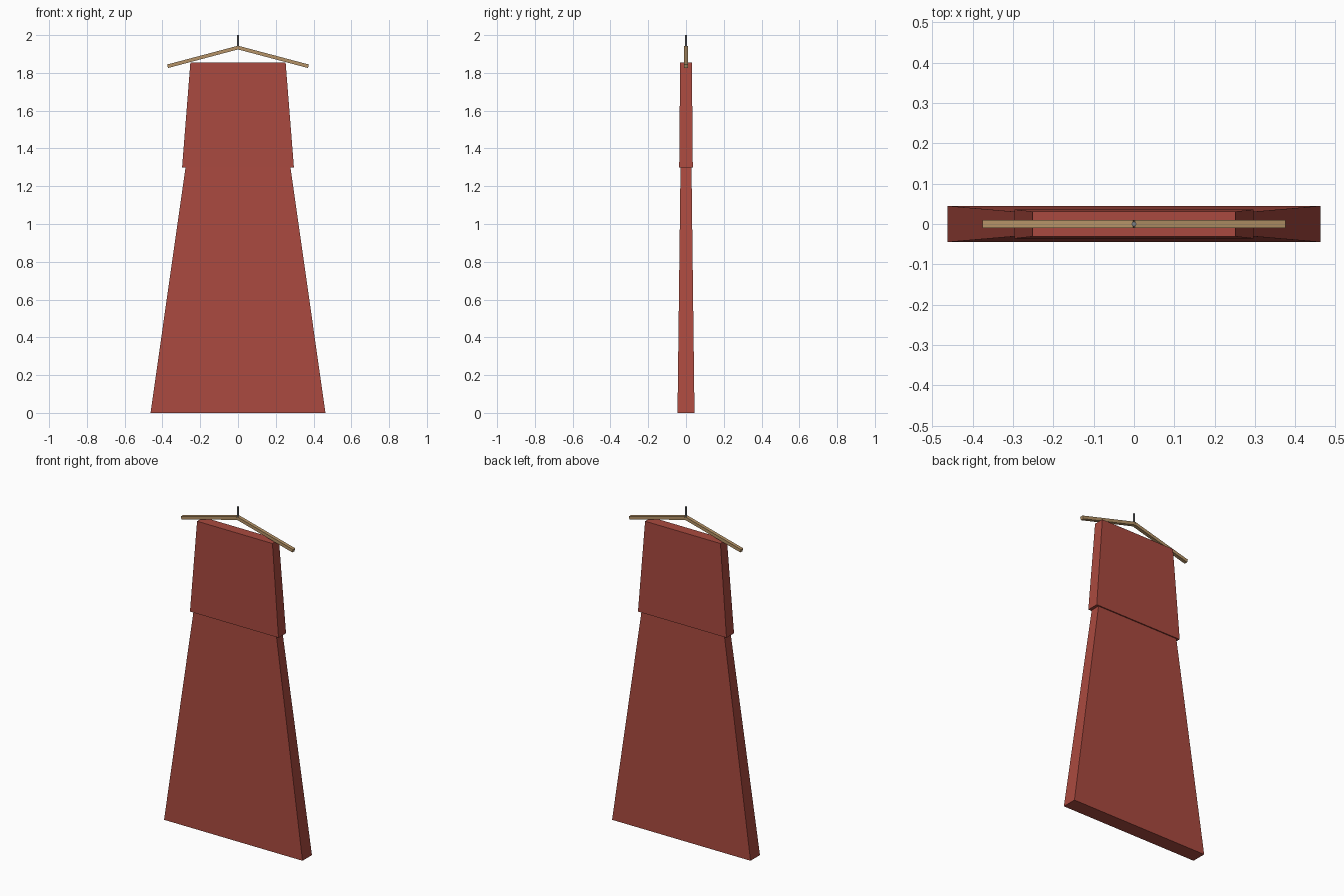
import bpy, bmesh, math
from mathutils import Matrix, Vector

if "Cube" in bpy.data.objects:
    bpy.data.objects.remove(bpy.data.objects["Cube"])


def material(name, rgb):
    m = bpy.data.materials.new(name)
    m.diffuse_color = (*rgb, 1)
    m.use_nodes = True
    m.node_tree.nodes["Principled BSDF"].inputs["Base Color"].default_value = m.diffuse_color
    return m


red = material("red cloth", (0.40, 0.068, 0.050))
wood = material("light wood", (0.46, 0.29, 0.135))
metal = material("grey metal", (0.22, 0.23, 0.25))


def add_object(name, bm, mat):
    bmesh.ops.recalc_face_normals(bm, faces=bm.faces)
    me = bpy.data.meshes.new(name)
    bm.to_mesh(me)
    bm.free()
    me.materials.append(mat)
    ob = bpy.data.objects.new(name, me)
    bpy.context.collection.objects.link(ob)
    return ob


def tapered_box(name, z0, half0, z1, half1, mat):
    """Closed box with half sizes (x, y) given at bottom and top."""
    bm = bmesh.new()
    bmesh.ops.create_cube(bm, size=2)
    for v in bm.verts:
        z, h = (z1, half1) if v.co.z > 0 else (z0, half0)
        v.co = Vector((v.co.x * h[0], v.co.y * h[1], z))
    return add_object(name, bm, mat)


# Garment: flared skirt and slightly wider bodice
tapered_box("skirt", 0, (0.463, 0.045), 1.305, (0.277, 0.029), red)
tapered_box("bodice", 1.30, (0.296, 0.036), 1.856, (0.252, 0.031), red)

# Hanger: two sloping bars
for side, name in ((-1, "hanger_arm_left"), (1, "hanger_arm_right")):
    a, b = Vector((0, 0, 1.934)), Vector((side * 0.373, 0, 1.835))
    d = b - a
    bm = bmesh.new()
    bmesh.ops.create_cube(bm, size=1)
    bmesh.ops.scale(bm, vec=(d.length, 0.021, 0.019), verts=bm.verts)
    bmesh.ops.transform(bm, verts=bm.verts,
                        matrix=Matrix.Translation((a + b) / 2)
                        @ Matrix.Rotation(math.atan2(-d.z, d.x), 4, 'Y'))
    add_object(name, bm, wood)

# Hanger stem
bm = bmesh.new()
bmesh.ops.create_cone(bm, cap_ends=True, segments=8, radius1=0.006,
                      radius2=0.006, depth=0.07,
                      matrix=Matrix.Translation((0, 0, 1.965)))
add_object("hanger_stem", bm, metal)
